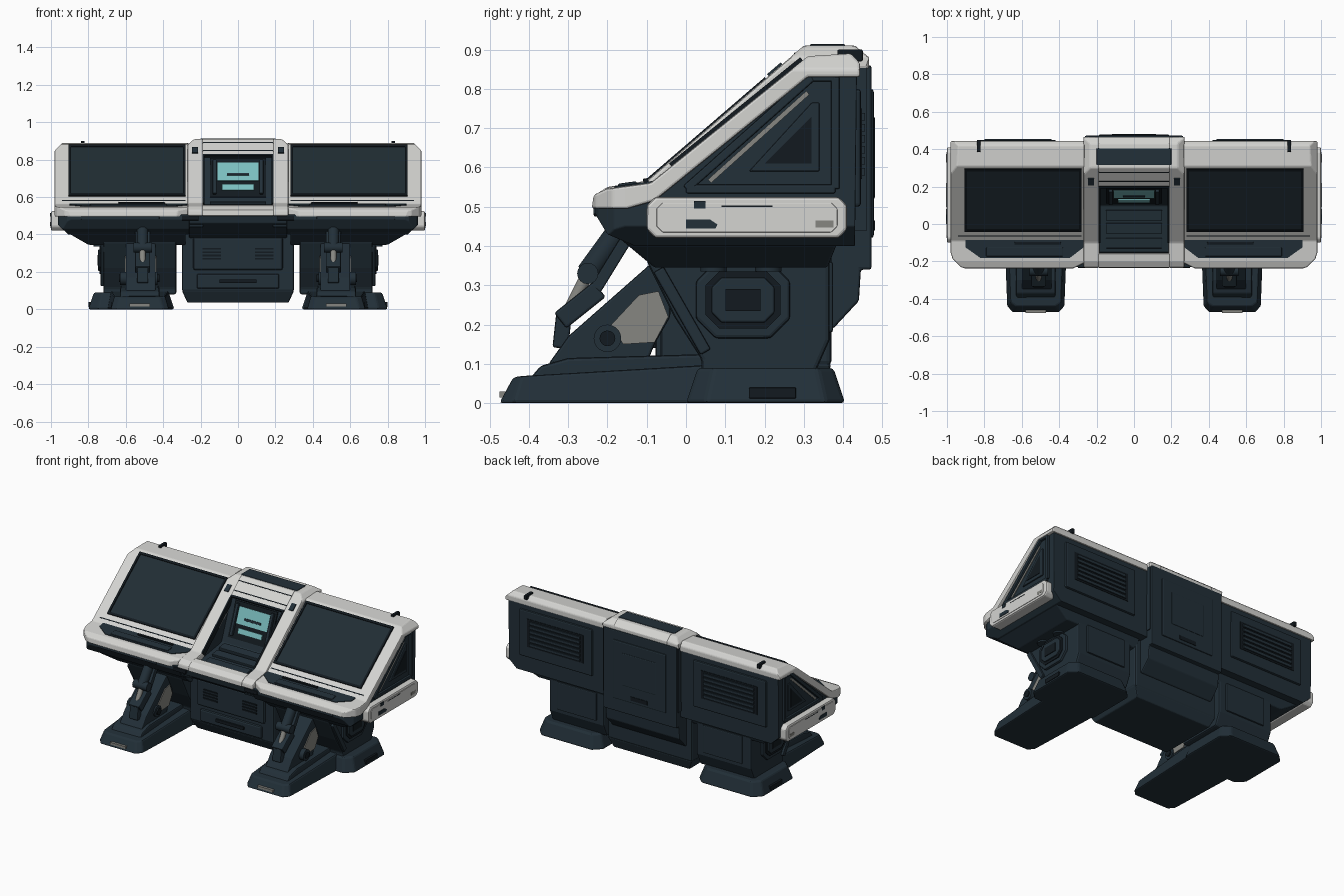
import bpy, bmesh, math
from mathutils import Vector


def material(name, rgb):
    m = bpy.data.materials.new(name)
    m.diffuse_color = (*rgb, 1)
    return m


NAVY = material("dark_navy", (0.016, 0.029, 0.040))
WHITE = material("shell_white", (0.66, 0.66, 0.64))
SCREEN = material("screen_glass", (0.015, 0.026, 0.034))
TEAL = material("teal_glow", (0.20, 0.52, 0.53))
GREY = material("metal_grey", (0.24, 0.24, 0.22))
BLACK = material("seam_black", (0.006, 0.010, 0.014))


def finish(bm, name, mat, bevel=0, mirror=True):
    bmesh.ops.recalc_face_normals(bm, faces=bm.faces)
    me = bpy.data.meshes.new(name)
    bm.to_mesh(me)
    bm.free()
    me.materials.append(mat)
    ob = bpy.data.objects.new(name, me)
    bpy.context.collection.objects.link(ob)
    if bevel:
        b = ob.modifiers.new("bevel", 'BEVEL')
        b.width, b.segments, b.limit_method = bevel, 2, 'ANGLE'
        b.angle_limit = math.radians(25)
    if mirror:
        ob.modifiers.new("mirror", 'MIRROR').use_mirror_merge = False
    return ob


def solid(name, ring_a, ring_b, mat, bevel=0, mirror=True, cuts=()):
    """Closed solid between two matching rings, optionally trimmed by planes."""
    bm = bmesh.new()
    a = [bm.verts.new(p) for p in ring_a]
    b = [bm.verts.new(p) for p in ring_b]
    bm.faces.new(a)
    bm.faces.new(b[::-1])
    for i in range(len(a)):
        j = (i + 1) % len(a)
        bm.faces.new((a[i], a[j], b[j], b[i]))
    for co, no in cuts:
        bmesh.ops.bisect_plane(bm, geom=bm.verts[:] + bm.edges[:] + bm.faces[:],
                               plane_co=co, plane_no=no, clear_outer=True)
        bmesh.ops.holes_fill(bm, edges=[e for e in bm.edges if e.is_boundary], sides=0)
    return finish(bm, name, mat, bevel, mirror)


def prism(name, yz, x0, x1, mat, bevel=0, mirror=True, cuts=()):
    return solid(name, [(x0, *p) for p in yz], [(x1, *p) for p in yz], mat, bevel, mirror, cuts)


def box(name, x, y, z, mat, bevel=0, mirror=True):
    yz = [(y[0], z[0]), (y[1], z[0]), (y[1], z[1]), (y[0], z[1])]
    return prism(name, yz, x[0], x[1], mat, bevel, mirror)


def slab(name, xy, plane, h0, h1, mat, bevel=0, mirror=True):
    """Plate lying on the sloped plane z = a + b*y, between normal offsets."""
    a, b = plane
    n = Vector((0, -b, 1)).normalized()
    ring = lambda h: [Vector((x, y, a + b * y)) + n * h for x, y in xy]
    return solid(name, ring(h0), ring(h1), mat, bevel, mirror)


def rect(x0, x1, y0, y1):
    return [(x0, y0), (x1, y0), (x1, y1), (x0, y1)]


def octagon(y0, y1, z0, z1, c):
    return [(y0 + c, z0), (y1 - c, z0), (y1, z0 + c), (y1, z1 - c),
            (y1 - c, z1), (y0 + c, z1), (y0, z1 - c), (y0, z0 + c)]


def rod(name, p, q, r, mat, sides=16):
    p, q = Vector(p), Vector(q)
    bm = bmesh.new()
    bmesh.ops.create_cone(bm, cap_ends=True, segments=sides, radius1=r, radius2=r, depth=(q - p).length)
    rot = (q - p).to_track_quat('Z', 'Y').to_matrix().to_4x4()
    bm.transform(rot)
    bmesh.ops.translate(bm, verts=bm.verts, vec=(p + q) / 2)
    ob = finish(bm, name, mat)
    bpy.ops.object.select_all(action='DESELECT')
    ob.select_set(True)
    bpy.context.view_layer.objects.active = ob
    bpy.ops.object.shade_smooth_by_angle(angle=math.radians(35))


def strip(name, p, q, w, x0, x1, mat, bevel=0):
    """Flat bar in the side plane from p to q."""
    p, q = Vector(p), Vector(q)
    d = (q - p).normalized()
    n = Vector((-d.y, d.x)) * w / 2
    prism(name, [tuple(v) for v in (p - n, q - n, q + n, p + n)], x0, x1, mat, bevel)


WING, MID, TRAY, BACKWALL = (0.632, 0.81), (0.652, 0.86), (0.573, 0.136), (0.30, 2.6)


def corner(cx, cy, r):
    out = []
    for deg in (-18, -45, -72):
        n = Vector((math.cos(math.radians(deg)), math.sin(math.radians(deg)), 0))
        out.append((Vector((cx, cy, 0)) + n * r, n))
    return out


# Wing shells and dark bodies
top_cut = [((0.98, 0, 0.85), (1, 0, 1))]
notch = [((0.33, -0.24, 0), (-0.5, -1, 0))]
prism("wing_shell", [(-0.24, 0.495), (-0.235, 0.53), (-0.20, 0.546), (-0.09, 0.561), (0.31, 0.883),
      (0.42, 0.89), (0.443, 0.865), (0.443, 0.83), (0.31, 0.83), (-0.08, 0.515), (-0.15, 0.495)],
      0.265, 0.98, WHITE, 0.006, cuts=corner(0.86, -0.12, 0.125) + top_cut + notch)
prism("wing_body", [(-0.23, 0.505), (-0.23, 0.48), (-0.20, 0.43), (-0.13, 0.40), (0.43, 0.40), (0.435, 0.85),
      (0.31, 0.85), (-0.08, 0.53)], 0.26, 0.962, NAVY, 0.006,
      cuts=corner(0.85, -0.12, 0.118) + [((0.962, 0, 0.45), (1, 0, -1.1)), ((0.96, 0, 0.84), (1, 0, 1))])
solid("wing_belly", [(0.28, -0.17, 0.42), (0.93, -0.17, 0.42), (0.93, 0.39, 0.42), (0.28, 0.39, 0.42)],
      [(0.28, -0.08, 0.345), (0.80, -0.08, 0.345), (0.80, 0.36, 0.345), (0.28, 0.36, 0.345)], NAVY, 0.006)

# Screens with raised bezels
slab("screen", rect(0.285, 0.90, -0.03, 0.29), WING, -0.01, 0.004, SCREEN)
for i, r in enumerate([(0.28, 0.905, -0.037, -0.026), (0.28, 0.905, 0.286, 0.297),
                       (0.28, 0.293, -0.037, 0.297), (0.892, 0.905, -0.037, 0.297)]):
    slab(f"screen_bezel_{i}", rect(*r), WING, -0.01, 0.010, BLACK)
slab("shell_seam", rect(0.28, 0.94, -0.066, -0.061), WING, -0.01, 0.002, BLACK)

# Key trays and front lip details
slab("key_tray", [(0.27, -0.125), (0.345, -0.182), (0.82, -0.182), (0.90, -0.125), (0.90, -0.085), (0.27, -0.085)],
     TRAY, -0.01, 0.004, NAVY)
slab("key_row", rect(0.39, 0.64, -0.108, -0.095), TRAY, 0, 0.013, BLACK, 0.003)
slab("wrist_rest", rect(0.38, 0.79, -0.172, -0.125), TRAY, 0, 0.009, NAVY, 0.003)
box("lip_light", (0.21, 0.30), (-0.235, -0.2), (0.475, 0.50), BLACK, 0.004)
box("lip_bar", (0.42, 0.84), (-0.236, -0.2), (0.48, 0.498), NAVY, 0.004)

# Side rails
prism("side_rail", octagon(-0.10, 0.41, 0.42, 0.525, 0.022), 0.93, 1.0, WHITE, 0.008)
prism("rail_panel", octagon(-0.075, 0.385, 0.435, 0.51, 0.015), 0.99, 1.003, WHITE, 0.002)
prism("rail_slot", [(0.0, 0.445), (0.075, 0.445), (0.08, 0.455), (0.06, 0.468), (0.0, 0.468)], 0.99, 1.006, NAVY)
box("rail_clip", (0.99, 1.006), (0.02, 0.05), (0.495, 0.515), NAVY)
box("rail_seam", (0.99, 1.004), (0.09, 0.22), (0.499, 0.503), BLACK)
box("rail_badge", (0.99, 1.004), (0.33, 0.375), (0.447, 0.465), GREY)

# Triangular side frames
tri = [(0.0, 0.545), (0.38, 0.545), (0.38, 0.83), (0.32, 0.83)]
for i in range(4):
    strip(f"side_frame_{i}", tri[i], tri[(i + 1) % 4], 0.022, 0.95, 0.975, NAVY, 0.004)
strip("side_stripe", (0.06, 0.565), (0.31, 0.79), 0.012, 0.955, 0.966, GREY)
prism("side_panel", [(0.16, 0.59), (0.34, 0.59), (0.34, 0.765), (0.32, 0.765)], 0.95, 0.970, NAVY, 0.004)
prism("side_panel_inset", [(0.20, 0.61), (0.32, 0.61), (0.32, 0.73)], 0.96, 0.973, BLACK)

# Centre hood: two cheeks, top cap and front lip around an open bay
hood = [(-0.235, 0.50), (-0.232, 0.53), (-0.20, 0.55), (-0.10, 0.566), (0.30, 0.91), (0.43, 0.91),
        (0.466, 0.88), (0.466, 0.85), (0.31, 0.85), (-0.08, 0.53), (-0.15, 0.50)]
prism("hood_rail", hood, 0.185, 0.27, WHITE, 0.008, cuts=[((0.27, 0, 0.88), (1, 0, 1.2))])
prism("bay_cheek", [(-0.22, 0.51), (-0.2, 0.44), (0.46, 0.44), (0.46, 0.86), (0.31, 0.86), (-0.08, 0.535)],
      0.188, 0.268, NAVY)
prism("hood_cap", [(0.20, 0.824), (0.30, 0.91), (0.43, 0.91), (0.466, 0.88), (0.466, 0.84), (0.22, 0.80)],
      -0.19, 0.19, WHITE, 0.004, False)
prism("hood_lip", [(-0.235, 0.50), (-0.232, 0.53), (-0.20, 0.55), (-0.16, 0.557), (-0.15, 0.50)],
      -0.19, 0.19, WHITE, 0.004, False)
prism("centre_body", [(-0.225, 0.51), (-0.215, 0.46), (-0.14, 0.41), (-0.06, 0.38), (0.30, 0.2), (0.375, 0.19),
      (0.44, 0.26), (0.445, 0.34), (0.472, 0.34), (0.472, 0.86), (0.30, 0.86), (0.20, 0.815), (0.10, 0.56)],
      -0.262, 0.262, NAVY, 0.006, False)
box("cap_plate", (-0.20, 0.20), (0.315, 0.405), (0.90, 0.914), NAVY, 0.004, False)
for i, y in enumerate((0.225, 0.275)):
    slab(f"hood_seam_{i}", rect(-0.19, 0.19, y, y + 0.004), MID, -0.01, 0.002, BLACK, 0, False)
slab("hood_marker", rect(0.215, 0.245, 0.21, 0.245), MID, -0.01, 0.006, NAVY)

# Bay display, consoles and trim
slab("display_upper", rect(-0.11, 0.11, 0.148, 0.185), BACKWALL, -0.01, 0.012, TEAL, 0, False)
slab("display_lower", rect(-0.085, 0.085, 0.128, 0.140), BACKWALL, -0.01, 0.016, TEAL, 0, False)
slab("display_frame", rect(-0.15, 0.15, 0.115, 0.195), BACKWALL, -0.01, 0.006, BLACK, 0, False)
slab("display_side", rect(0.115, 0.135, 0.12, 0.19), BACKWALL, 0, 0.022, NAVY, 0.004)
slab("display_bar", rect(-0.06, 0.06, 0.158, 0.163), BACKWALL, 0, 0.018, NAVY, 0.003, False)
for i, y in enumerate((-0.13, -0.05, 0.02)):
    slab(f"bay_step_{i}", rect(-0.15, 0.15, y, y + 0.055), (0.548, 0.15), -0.02, 0.006 + 0.006 * i, NAVY, 0.004, False)
for i, r in enumerate([(-0.19, 0.19, -0.16, -0.15), (-0.19, 0.19, 0.193, 0.203)]):
    slab(f"bay_edge_{i}", rect(*r), MID, -0.03, 0.004, BLACK, 0, False)
slab("bay_edge_side", rect(0.18, 0.19, -0.10, 0.203), MID, -0.03, 0.004, BLACK)

# Lower core with front vents
solid("lower_core", [(x, y, 0.035) for x, y in rect(-0.27, 0.27, -0.03, 0.35)],
      [(x, y, 0.10) for x, y in rect(-0.30, 0.30, -0.065, 0.37)], NAVY, 0.006, False)
box("core_block", (-0.30, 0.30), (-0.065, 0.37), (0.095, 0.42), NAVY, 0.012, False)
box("core_panel", (-0.24, 0.24), (-0.08, 0), (0.21, 0.385), NAVY, 0.012, False)
box("core_kick_panel", (-0.22, 0.22), (-0.078, 0), (0.11, 0.19), NAVY, 0.01, False)
for i in range(4):
    z = 0.265 + i * 0.018
    box(f"core_vent_{i}", (0.09, 0.19), (-0.086, -0.07), (z, z + 0.009), BLACK)
box("core_handle", (-0.10, 0.10), (-0.088, -0.07), (0.14, 0.16), BLACK, 0.003, False)

# Leg bodies with octagonal side hatch
prism("leg_body", [(-0.10, 0.36), (-0.03, 0.22), (0.04, 0.11), (0.04, 0.08), (0.33, 0.08), (0.365, 0.16),
      (0.365, 0.42), (-0.10, 0.42)], 0.33, 0.72, NAVY, 0.01)
prism("leg_hatch", octagon(0.025, 0.265, 0.165, 0.36, 0.05), 0.70, 0.735, NAVY, 0.008)
prism("hatch_rim", octagon(0.05, 0.24, 0.19, 0.335, 0.035), 0.72, 0.740, BLACK)
prism("hatch_plate", octagon(0.065, 0.225, 0.205, 0.32, 0.025), 0.72, 0.748, NAVY, 0.005)
box("hatch_grille", (0.72, 0.752), (0.10, 0.19), (0.235, 0.29), BLACK)
strip("leg_brace", (-0.07, 0.34), (0.05, 0.13), 0.03, 0.68, 0.735, NAVY, 0.005)
for i, y in enumerate((0.07, 0.21)):
    rod(f"leg_knob_{i}", (0.74, y, 0.335), (0.74, y, 0.36), 0.033, NAVY)
    rod(f"knob_stem_{i}", (0.74, y, 0.36), (0.74, y, 0.42), 0.02, NAVY)

# Feet: long toe and wide heel
toe = [(0.37, -0.44), (0.40, -0.475), (0.65, -0.475), (0.68, -0.44), (0.70, 0.10), (0.35, 0.10)]
toe_top = [(0.39, -0.42, 0.07), (0.42, -0.44, 0.065), (0.63, -0.44, 0.065), (0.66, -0.42, 0.07),
           (0.68, 0.10, 0.10), (0.37, 0.10, 0.10)]
solid("foot_toe", [(x, y, 0.0) for x, y in toe], toe_top, NAVY, 0.008)
prism("foot_ramp", [(-0.40, 0.06), (-0.37, 0.095), (-0.30, 0.115), (0.05, 0.125), (0.05, 0.05)], 0.42, 0.63, NAVY, 0.008)
heel = octagon(0.34, 0.80, 0.0, 0.405, 0.05)
heel_top = octagon(0.37, 0.77, 0.03, 0.375, 0.04)
solid("foot_heel", [(x, y, 0.0) for x, y in heel], [(x, y, 0.09) for x, y in heel_top], NAVY, 0.01)
box("heel_slot", (0.76, 0.80), (0.16, 0.28), (0.012, 0.04), BLACK, 0.003)
box("toe_grip", (0.47, 0.58), (-0.475, -0.45), (0.015, 0.03), GREY)

# Diagonal strut, pivots and piston
prism("strut_plate", [(-0.35, 0.10), (-0.30, 0.17), (-0.09, 0.355), (-0.04, 0.30), (-0.04, 0.22),
      (-0.08, 0.15), (-0.10, 0.10)], 0.44, 0.60, NAVY, 0.006)
prism("strut_panel", [(-0.19, 0.20), (-0.12, 0.275), (-0.07, 0.285), (-0.045, 0.22), (-0.08, 0.155), (-0.16, 0.15)],
      0.435, 0.605, GREY)
rod("strut_pivot", (0.43, -0.20, 0.165), (0.63, -0.20, 0.165), 0.035, NAVY, 20)
rod("pivot_cap", (0.42, -0.20, 0.165), (0.635, -0.20, 0.165), 0.02, BLACK)
strip("piston_link", (-0.32, 0.21), (-0.22, 0.29), 0.05, 0.47, 0.55, NAVY, 0.006)
strip("piston_foot", (-0.32, 0.14), (-0.31, 0.23), 0.04, 0.48, 0.54, NAVY, 0.006)
rod("piston_joint", (0.46, -0.25, 0.33), (0.56, -0.25, 0.33), 0.027, NAVY)
rod("piston_sleeve", (0.51, -0.25, 0.33), (0.51, -0.17, 0.44), 0.03, NAVY)
rod("piston_rod", (0.51, -0.305, 0.22), (0.51, -0.25, 0.33), 0.016, GREY)
strip("upper_arm", (-0.23, 0.29), (-0.15, 0.42), 0.03, 0.47, 0.55, NAVY, 0.004)

# Back panels, slats, hinges and ports
box("back_panel", (0.36, 0.88), (0.42, 0.445), (0.50, 0.80), NAVY, 0.008)
box("back_recess", (0.42, 0.82), (0.43, 0.448), (0.57, 0.75), BLACK)
for i in range(6):
    z = 0.58 + i * 0.028
    box(f"back_slat_{i}", (0.44, 0.80), (0.44, 0.455), (z, z + 0.018), NAVY)
box("back_centre_panel", (-0.19, 0.19), (0.46, 0.478), (0.42, 0.80), NAVY, 0.008, False)
box("back_centre_hatch", (-0.12, 0.12), (0.47, 0.481), (0.52, 0.73), NAVY, 0.006, False)
box("back_port", (-0.06, 0.06), (0.47, 0.481), (0.44, 0.465), BLACK, 0, False)
box("top_clip", (0.82, 0.84), (0.385, 0.45), (0.87, 0.90), BLACK, 0.004)
box("leg_back_panel", (0.38, 0.66), (0.35, 0.374), (0.18, 0.36), NAVY, 0.006)
